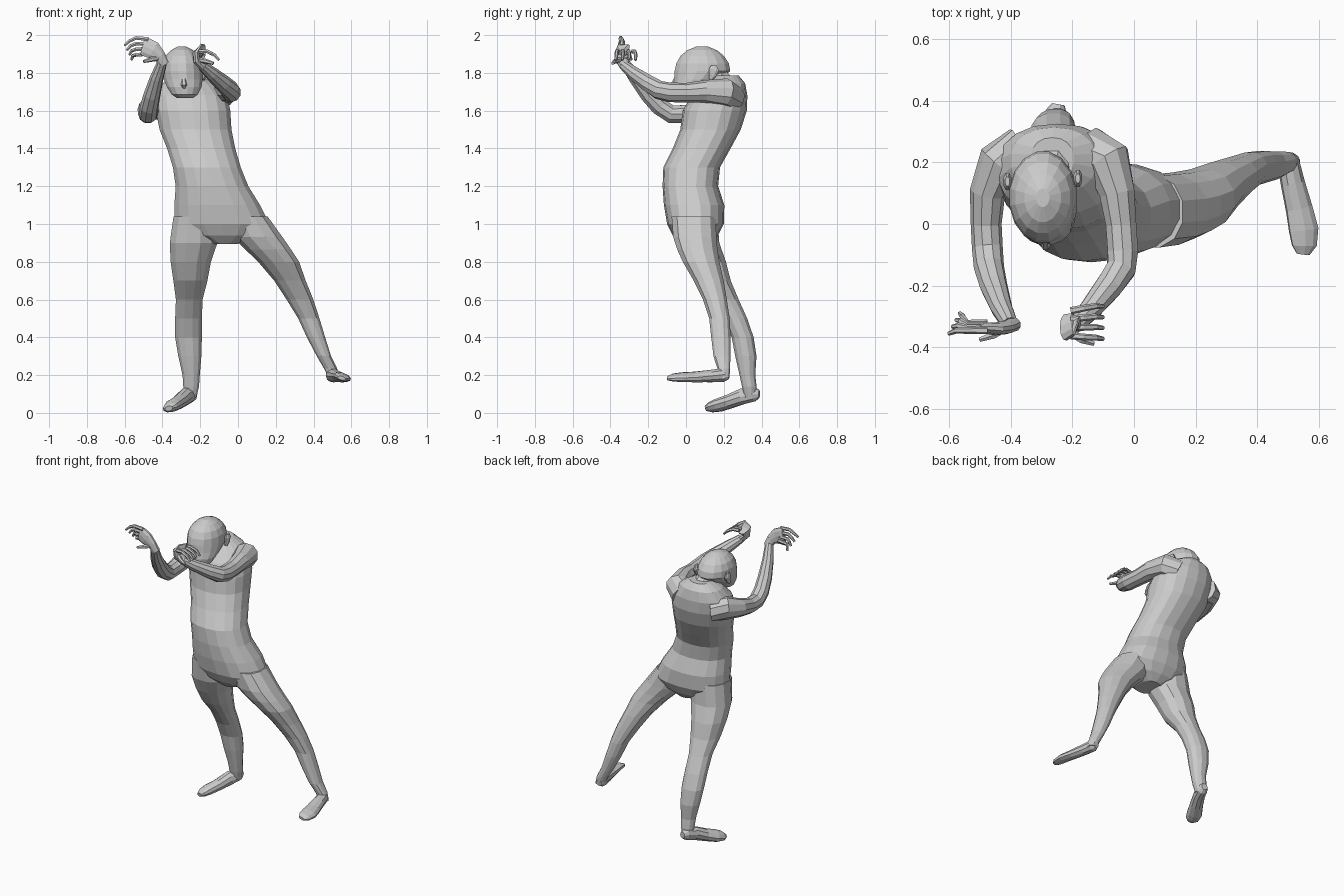
import bpy, bmesh, math
from mathutils import Vector

parts = []


def ring_mesh(name, rings):
    """Skin a list of equal-length vertex rings and cap both ends."""
    bm = bmesh.new()
    loops = [[bm.verts.new(p) for p in r] for r in rings]
    n = len(loops[0])
    for a, b in zip(loops, loops[1:]):
        for i in range(n):
            j = (i + 1) % n
            bm.faces.new((a[i], a[j], b[j], b[i]))
    bm.faces.new(loops[0][::-1])
    bm.faces.new(loops[-1])
    bmesh.ops.recalc_face_normals(bm, faces=bm.faces)
    me = bpy.data.meshes.new(name)
    bm.to_mesh(me)
    bm.free()
    ob = bpy.data.objects.new(name, me)
    bpy.context.collection.objects.link(ob)
    parts.append(ob)
    return ob


def stack(name, secs, n=14, p=0.9):
    """Horizontal sections: (x, y, z, half width, half depth)."""
    def pw(v):
        return math.copysign(abs(v) ** p, v)
    angs = [2 * math.pi * (i + 0.5) / n for i in range(n)]
    return ring_mesh(name, [[(x + rx * pw(math.cos(a)), y + ry * pw(math.sin(a)), z)
                             for a in angs] for x, y, z, rx, ry in secs])


def tube(name, pts, ref=(0, 0, 1), n=10):
    """Sections square to a path: (x, y, z, half width[, half height])."""
    c = [Vector(q[:3]) for q in pts]
    rings = []
    for k, q in enumerate(pts):
        t = (c[min(k + 1, len(c) - 1)] - c[max(k - 1, 0)]).normalized()
        u = t.cross(Vector(ref)).normalized()
        v = u.cross(t)
        w, h = q[3], q[-1]
        rings.append([c[k] + u * w * math.cos(2 * math.pi * (i + .5) / n)
                      + v * h * math.sin(2 * math.pi * (i + .5) / n) for i in range(n)])
    return ring_mesh(name, rings)


# Torso, pelvis to shoulders
body = stack("body", [
    (-.07, .05, .895, .07, .08), (-.08, .05, .94, .20, .12), (-.085, .05, 1.0, .255, .15),
    (-.11, .043, 1.1, .23, .16), (-.1375, .023, 1.2, .195, .147), (-.165, .03, 1.3, .182, .15),
    (-.195, .083, 1.4, .183, .153), (-.225, .13, 1.5, .193, .16), (-.238, .152, 1.6, .20, .17),
    (-.25, .178, 1.68, .195, .147), (-.26, .205, 1.745, .14, .108), (-.265, .21, 1.785, .07, .07)], 18)

# Neck and head
tube("neck", [(-.255, .23, 1.68, .09), (-.27, .18, 1.74, .075), (-.285, .11, 1.81, .07)], (1, 0, 0))
stack("head", [
    (-.28, -.005, 1.668, .045, .04), (-.282, .0, 1.685, .07, .065), (-.285, .02, 1.725, .093, .09),
    (-.29, .06, 1.765, .105, .125), (-.295, .087, 1.81, .111, .150), (-.296, .088, 1.85, .107, .142),
    (-.296, .086, 1.89, .09, .117), (-.296, .085, 1.92, .06, .08), (-.296, .085, 1.94, .022, .03)], 16, 1)
tube("nose", [(-.287, -.05, 1.775, .012), (-.286, -.07, 1.735, .016), (-.285, -.055, 1.72, .012)],
     (1, 0, 0), 6)
for name, x, y in (("ear_left", -.182, .14), ("ear_right", -.41, .13)):
    tube(name, [(x, y - .01, 1.765, .008, .01), (x, y, 1.785, .013, .02),
                (x, y + .008, 1.815, .015, .03), (x, y + .008, 1.84, .008, .016)], (0, 1, 0), 8)

# Legs
stack("leg_left", [
    (.05, .04, 1.04, .11, .12), (.105, .047, .93, .135, .118), (.16, .06, .865, .125, .11),
    (.215, .08, .8, .112, .10), (.275, .12, .7, .086, .082), (.328, .153, .6, .073, .065),
    (.375, .177, .5, .058, .056), (.413, .185, .4, .05, .053), (.455, .19, .3, .039, .046),
    (.49, .2, .235, .036, .035), (.508, .2, .185, .03, .03)], 12)
stack("leg_right", [
    (-.225, .045, 1.04, .12, .125), (-.235, .06, .9, .13, .12), (-.25, .1, .8, .11, .115),
    (-.252, .14, .7, .093, .10), (-.258, .205, .6, .073, .076), (-.262, .26, .5, .073, .066),
    (-.262, .3, .4, .073, .06), (-.255, .317, .3, .063, .058), (-.248, .325, .2, .047, .043),
    (-.248, .335, .14, .043, .04), (-.25, .34, .08, .03, .03)], 12)

# Feet
tube("foot_left", [
    (.497, .228, .195, .02, .02), (.5, .2, .2, .036, .038), (.515, .13, .195, .04, .034),
    (.535, .05, .19, .045, .028), (.55, -.02, .189, .05, .024), (.552, -.07, .187, .042, .019),
    (.548, -.098, .184, .022, .01)], (.25, 0, 1))
tube("foot_right", [
    (-.245, .388, .1, .02, .022), (-.25, .36, .1, .036, .042), (-.275, .3, .088, .038, .045),
    (-.31, .23, .06, .043, .038), (-.345, .17, .04, .049, .034), (-.36, .13, .029, .042, .026),
    (-.366, .106, .023, .022, .014)], (-.3, 0, 1))

# Arms
tube("arm_left", [
    (-.15, .24, 1.66, .08), (-.085, .205, 1.695, .078), (-.055, .1, 1.702, .06), (-.042, 0, 1.695, .052),
    (-.036, -.09, 1.697, .052), (-.042, -.145, 1.71, .05), (-.08, -.2, 1.745, .046),
    (-.14, -.275, 1.797, .037), (-.19, -.328, 1.84, .027)])
tube("arm_right", [
    (-.36, .24, 1.62, .08), (-.435, .195, 1.63, .076), (-.475, .1, 1.605, .058), (-.479, 0, 1.582, .05),
    (-.475, -.08, 1.582, .05), (-.47, -.14, 1.622, .049), (-.455, -.2, 1.685, .045),
    (-.43, -.27, 1.775, .036), (-.402, -.325, 1.855, .027)], (1, 0, 0))

# Hands
tube("palm_right", [
    (-.39, -.325, 1.845, .027, .024), (-.415, -.335, 1.89, .034, .022), (-.45, -.34, 1.92, .05, .021),
    (-.49, -.337, 1.938, .052, .017), (-.505, -.335, 1.942, .045, .012)], (0, -1, 0))
tube("palm_left", [
    (-.185, -.325, 1.835, .027, .024), (-.218, -.338, 1.865, .034, .022), (-.222, -.335, 1.9, .045, .02),
    (-.195, -.325, 1.918, .05, .016), (-.175, -.32, 1.915, .04, .012)], (1, 0, 0))

# Fingers and thumbs
for i in range(4):
    y, z = -.345 + .008 * i, 1.979 - .026 * i
    tube(f"finger_right_{i}", [
        (-.475, y, z, .012), (-.54, y, z + .006 - .004 * i, .011),
        (-.575 + .006 * i, y + .008 * i, z - .01, .01),
        (-.6 + .012 * i, y + .014 * i - .01, z - .033, .007)], (0, 1, 0), 6)
    y = -.362 + .027 * i
    tube(f"finger_left_{i}", [
        (-.205, y, 1.913, .012), (-.165, y + .004 * i - .004, 1.915, .011),
        (-.125, y + .007 * i - .006, 1.895, .01), (-.1, y + .008 * i - .01, 1.868, .007)], (0, 1, 0), 6)
tube("thumb_right", [(-.415, -.335, 1.88, .015), (-.455, -.36, 1.872, .013),
                     (-.5, -.375, 1.86, .008)], (0, 0, 1), 6)
tube("thumb_left", [(-.21, -.345, 1.87, .015), (-.17, -.375, 1.862, .013),
                    (-.13, -.388, 1.85, .008)], (0, 0, 1), 6)

# Fuse every part into one skin
bpy.context.view_layer.objects.active = body
for ob in parts[1:]:
    m = body.modifiers.new("join", "BOOLEAN")
    m.operation, m.solver, m.object = "UNION", "EXACT", ob
    bpy.ops.object.modifier_apply(modifier=m.name)
    bpy.data.objects.remove(ob)
